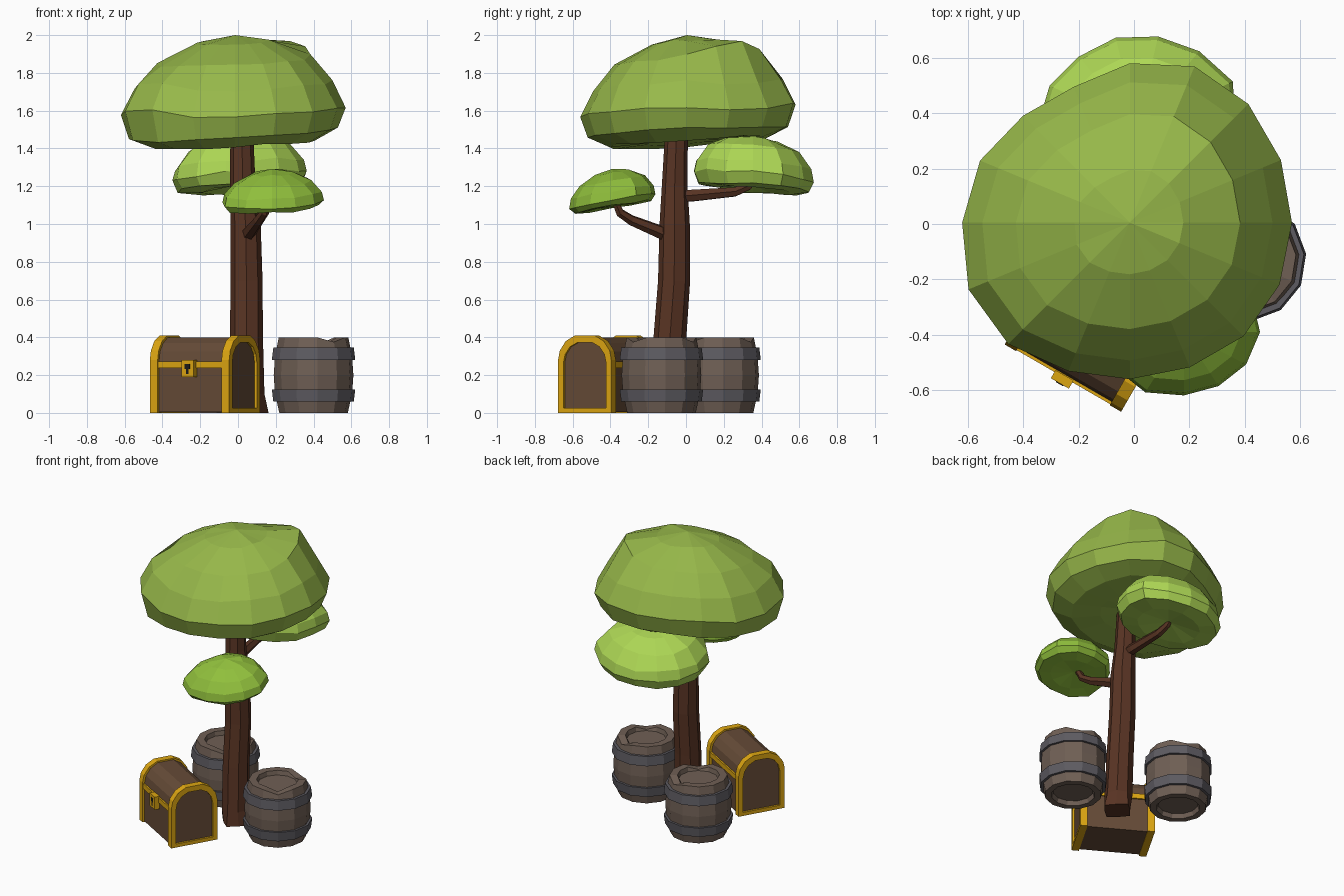
import bpy, bmesh, math, random
from mathutils import Vector, Matrix

if "Cube" in bpy.data.objects:
    bpy.data.objects.remove(bpy.data.objects["Cube"])

random.seed(4)


def mat(name, r, g, b):
    m = bpy.data.materials.new(name)
    m.diffuse_color = (r, g, b, 1)
    m.use_nodes = True
    m.node_tree.nodes["Principled BSDF"].inputs["Base Color"].default_value = m.diffuse_color
    return m


BARK = mat("bark", .098, .034, .017)
LEAF = mat("leaf", .31, .48, .068)
LEAF_BACK = mat("leaf_light", .42, .68, .09)
LEAF_FRONT = mat("leaf_bright", .28, .52, .045)
STAVE = mat("barrel_wood", .16, .115, .09)
IRON = mat("iron", .11, .105, .12)
PLANK = mat("chest_wood", .13, .07, .038)
GOLD = mat("gold", .72, .38, .006)
DARK = mat("keyhole_dark", .01, .01, .01)


def loft(name, rings, material, closed=False, matrix=None):
    """Skin equal rings of points; close into a loop or cap both ends."""
    bm = bmesh.new()
    vs = [[bm.verts.new(p) for p in ring] for ring in rings]
    n = len(vs[0])
    pairs = list(zip(vs, vs[1:])) + ([(vs[-1], vs[0])] if closed else [])
    for a, b in pairs:
        for i in range(n):
            j = (i + 1) % n
            bm.faces.new((a[i], a[j], b[j], b[i]))
    if not closed:
        bm.faces.new(vs[0][::-1])
        bm.faces.new(vs[-1])
    bmesh.ops.remove_doubles(bm, verts=bm.verts, dist=1e-5)
    bmesh.ops.recalc_face_normals(bm, faces=bm.faces)
    me = bpy.data.meshes.new(name)
    bm.to_mesh(me)
    bm.free()
    me.materials.append(material)
    ob = bpy.data.objects.new(name, me)
    bpy.context.collection.objects.link(ob)
    if matrix:
        ob.matrix_world = matrix
    return ob


def tube(name, path, radii, sides, flare=0.0):
    """Tapering limb along a path; flare pushes alternate base points outward."""
    pts = [Vector(p) for p in path]
    rings = []
    for k, (p, r) in enumerate(zip(pts, radii)):
        d = pts[min(k + 1, len(pts) - 1)] - pts[max(k - 1, 0)]
        q = Vector((0, 0, 1)).rotation_difference(d)
        if flare:
            q.identity()
        ring = []
        for i in range(sides):
            a = math.tau * i / sides
            rr = r + (flare * (i % 2 == 0) if k == 0 else 0)
            ring.append(p + q @ Vector((rr * math.cos(a), rr * math.sin(a), 0)))
        rings.append(ring)
    return loft(name, rings, BARK)


def swell(a, centre, width):
    """Smooth bump around one compass direction."""
    return math.exp(-((a - centre) / width) ** 2)


def canopy(name, cx, cy, radii, stretch, profile, slope, material, bump=0.0, jitter=0.0):
    """Faceted leaf cushion: (fraction, height) rings, tilted, with one shoulder bump."""
    n = len(radii)
    rings = []
    for k, (f, z) in enumerate(profile):
        ring = []
        for i, r in enumerate(radii):
            a = math.tau * i / n
            f2 = f or 1e-6  # poles collapse to one point
            x, y = f2 * r * math.cos(a), f2 * r * stretch * math.sin(a)
            h = z + slope[0] * x + slope[1] * y
            if k == 2:
                h += bump * swell(a, .75, .55)
            if k in (3, 4):  # wavy rim
                h += bump * (.8 * swell(a, 3.75, .4) - .6 * swell(a, .55, .35))
            if f:
                h += random.uniform(-jitter, jitter)
            ring.append((cx + x, cy + y, h))
        rings.append(ring)
    return loft(name, rings, material)


# Tree trunk and branches
tube("trunk", [(.055, -.1, 0), (.05, -.097, .1), (.045, -.085, .4), (.045, -.063, .7),
               (.04, -.06, 1.0), (.025, -.06, 1.2), (.02, -.05, 1.5)],
     [.082, .09, .087, .085, .08, .068, .06], 8, flare=.025)
tube("front_branch", [(.04, -.06, .93), (.06, -.13, .955), (.11, -.29, 1.02),
                      (.14, -.35, 1.06), (.16, -.38, 1.13)], [.036, .037, .028, .024, .018], 6)
tube("back_branch", [(.03, -.05, 1.15), (.03, .03, 1.15), (.01, .26, 1.17),
                     (0, .33, 1.20), (0, .37, 1.24)], [.036, .035, .027, .023, .017], 6)


def oval(n, r, extra):
    """Radii of a roundish outline stretched along one diagonal."""
    return [r + extra * math.cos(math.tau * i / n - .55) ** 4 + random.uniform(-.01, .008)
            for i in range(n)]


# Leaf canopies
canopy("main_canopy", -.015, .005,
       [.585, .59, .605, .61, .575, .53, .545, .585, .605, .63, .62, .58, .565, .565, .58, .585], 1,
       [(0, 2.0), (.33, 1.965), (.68, 1.865), (.88, 1.735), (1, 1.6), (.93, 1.48),
        (.72, 1.43), (.4, 1.44), (0, 1.46)], (.045, .055), LEAF, bump=.07, jitter=.008)
canopy("back_canopy", .01, .355, oval(14, .338, .04), .95,
       [(0, 1.46), (.4, 1.45), (.76, 1.395), (.96, 1.31), (1, 1.25), (.92, 1.19), (.6, 1.18),
        (0, 1.21)], (.07, -.09), LEAF_BACK, jitter=.008)
canopy("front_canopy", .18, -.39, oval(12, .252, .035), .9,
       [(0, 1.292), (.4, 1.27), (.76, 1.225), (.96, 1.165), (1, 1.12), (.9, 1.09), (.6, 1.09),
        (0, 1.105)], (.03, .16), LEAF_FRONT, jitter=.006)


def lathe(name, profile, material, matrix, closed=False, notches=()):
    rings = []
    for r, z in profile:
        ring = []
        for i in range(12):
            a = math.tau * i / 12
            drop = .025 if i in notches and z > .39 else 0
            ring.append((r * math.cos(a), r * math.sin(a), z - drop))
        rings.append(ring)
    return loft(name, rings, material, closed, matrix)


# Barrels with recessed ends, chipped rims and iron hoops
for label, x, y in (("right", .4, -.13), ("back", -.22, .175)):
    m = Matrix.Translation((x, y, 0)) @ Matrix.Rotation(.1, 4, 'Z')
    lathe(label + "_barrel", [(.13, .03), (.14, 0), (.182, 0), (.205, .1), (.212, .2), (.205, .3),
                              (.185, .4), (.135, .4), (.128, .37)], STAVE, m, notches=(2, 10))
    for tag, lo, hi, rl, rh in (("lower", .06, .125, .214, .222), ("upper", .28, .345, .222, .214)):
        lathe(f"{label}_barrel_{tag}_hoop", [(rl, lo), (rh, hi), (.185, hi), (.185, lo)], IRON, m, True)

# Treasure chest, turned 30 degrees
CHEST = Matrix.Translation((-.175, -.415, 0)) @ Matrix.Rotation(math.radians(-30), 4, 'Z')


def arch(x, half):
    """Arched cross-section mirrored from its +y half."""
    full = half + [(-y, z) for y, z in reversed(half)]
    return [(x, y, z) for y, z in full]


def box(name, centre, size, material):
    (x, y, z), (a, b, c) = centre, size
    corners = [(-a, -b), (a, -b), (a, b), (-a, b)]
    return loft(name, [[(x + p / 2, y + q / 2, z + s * c / 2) for p, q in corners]
                       for s in (-1, 1)], material, matrix=CHEST)


body = [(.148, .004), (.148, .275), (.138, .325), (.105, .37), (.055, .4)]
outer = [(.163, 0), (.163, .28), (.152, .33), (.116, .38), (.06, .41)]
inner = [(.13, .025), (.13, .265), (.12, .31), (.09, .35), (.045, .373)]
loft("chest_body", [arch(-.228, body), arch(.228, body)], PLANK, matrix=CHEST)
for side, s in (("left", -1), ("right", 1)):
    a, b = s * .195, s * .2425
    loft(f"chest_{side}_trim", [arch(a, outer), arch(a, inner), arch(b, inner), arch(b, outer)],
         GOLD, True, CHEST)
box("chest_band", (0, 0, .255), (.44, .318, .035), GOLD)
box("chest_lock", (0, -.168, .235), (.075, .034, .09), GOLD)
box("keyhole_top", (0, -.184, .245), (.03, .008, .025), DARK)
box("keyhole_slot", (0, -.184, .222), (.014, .008, .03), DARK)
